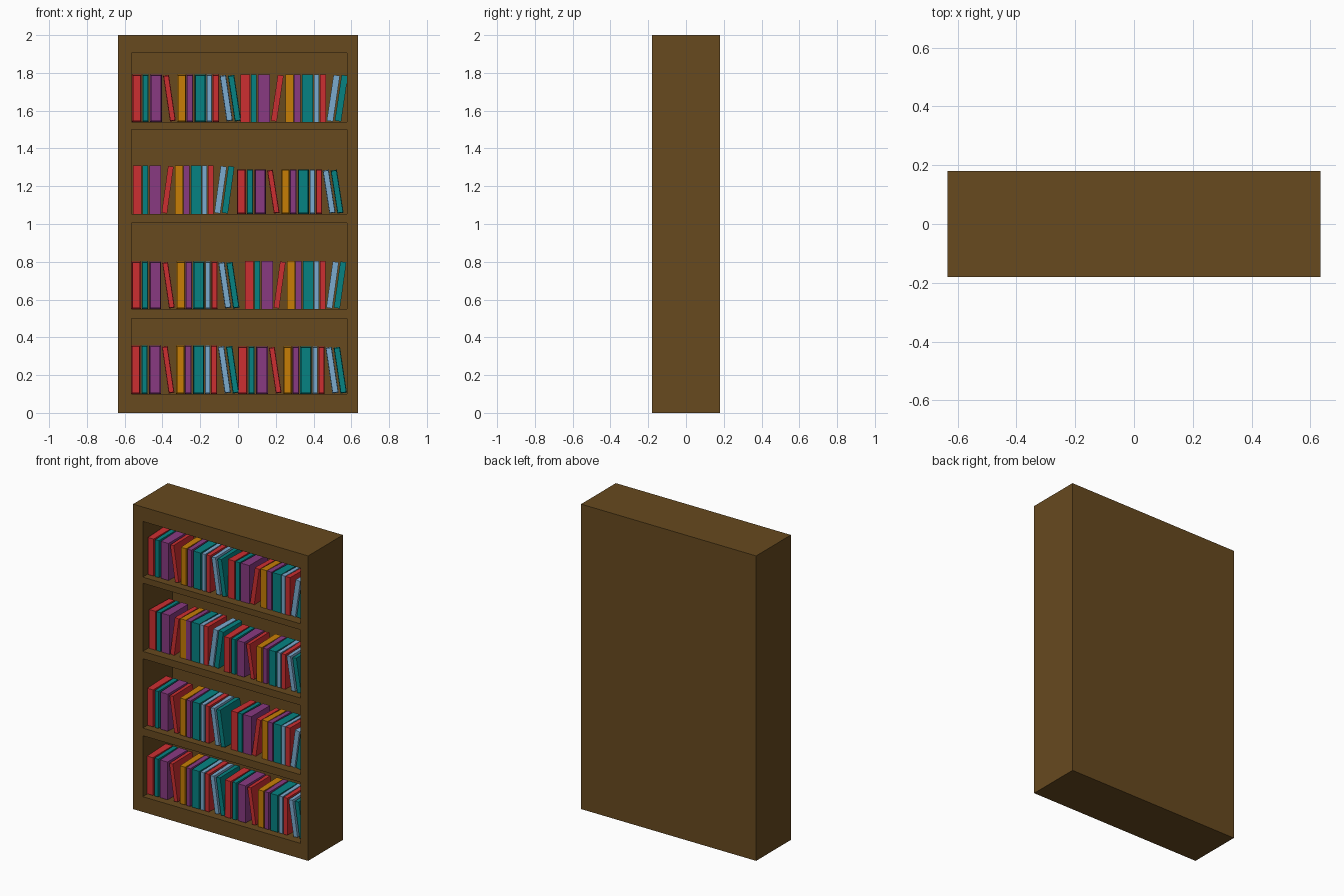
import bpy, bmesh
from math import pi, radians
from mathutils import Matrix, Vector

if "Cube" in bpy.data.objects:
    bpy.data.objects.remove(bpy.data.objects["Cube"])


def material(name, rgb):
    # screen colour (0-255) to linear
    m = bpy.data.materials.new(name)
    m.diffuse_color = [(c / 255) ** 2.2 for c in rgb] + [1]
    m.use_nodes = True
    m.node_tree.nodes["Principled BSDF"].inputs["Base Color"].default_value = m.diffuse_color
    return m


WOOD = material("wood", (103, 75, 36))
COVERS = {
    "red": material("red_cover", (203, 50, 52)),
    "teal": material("teal_cover", (14, 129, 129)),
    "purple": material("purple_cover", (135, 60, 128)),
    "orange": material("orange_cover", (197, 125, 14)),
    "blue": material("blue_cover", (122, 170, 206)),
}
SLOTS = list(COVERS)


def add_box(bm, lo, hi):
    lo, hi = Vector(lo), Vector(hi)
    mat = Matrix.Translation((lo + hi) / 2) @ Matrix.Diagonal((hi - lo).to_4d())
    return bmesh.ops.create_cube(bm, size=1, matrix=mat)["verts"]


def to_object(bm, name):
    mesh = bpy.data.meshes.new(name)
    bm.to_mesh(mesh)
    bm.free()
    ob = bpy.data.objects.new(name, mesh)
    bpy.context.collection.objects.link(ob)
    return ob


# Case: solid block with four compartments cut into the front
SHELVES = [(0.10, 0.50), (0.55, 1.005), (1.053, 1.50), (1.54, 1.905)]
bm = bmesh.new()
add_box(bm, (-0.635, -0.18, 0), (0.635, 0.18, 2))
case = to_object(bm, "bookcase")
case.data.materials.append(WOOD)

bm = bmesh.new()
for z0, z1 in SHELVES:
    add_box(bm, (-0.565, -0.3, z0), (0.578, 0.13, z1))
cutter = to_object(bm, "compartment_cutter")
cutter.hide_render = True
cut = case.modifiers.new("compartments", "BOOLEAN")
cut.operation = "DIFFERENCE"
cut.solver = "EXACT"
cut.object = cutter
bpy.context.view_layer.objects.active = case
bpy.ops.object.modifier_apply(modifier=cut.name)
bpy.data.objects.remove(cutter)

# Book set: (centre x, thickness, colour, leaning); each tapers to its front
BOOKS = [
    (0.024, 0.049, "red", 0), (0.070, 0.031, "teal", 0),
    (0.125, 0.063, "purple", 0), (0.195, 0.031, "red", 1),
    (0.260, 0.045, "orange", 0), (0.302, 0.034, "purple", 0),
    (0.356, 0.060, "teal", 0), (0.404, 0.028, "blue", 0),
    (0.438, 0.032, "red", 0), (0.493, 0.034, "blue", 1),
    (0.536, 0.034, "teal", 1),
]
HEIGHT, DEPTH = 0.25, 0.20
bm = bmesh.new()
for x, w, colour, lean in BOOKS:
    h = HEIGHT - 0.005 * lean
    verts = add_box(bm, (-w / 2, -DEPTH / 2, -h / 2), (w / 2, DEPTH / 2, h / 2))
    for v in verts:
        if v.co.y < 0:
            v.co.x *= 0.84
            v.co.z *= 0.97
    turn = Matrix.Rotation(radians(-8.5) * lean, 4, "Y")
    bmesh.ops.transform(bm, matrix=Matrix.Translation((x, 0, 0)) @ turn, verts=verts)
    for f in {f for v in verts for f in v.link_faces}:
        f.material_index = SLOTS.index(colour)
book_set = bpy.data.meshes.new("book_set")
bm.to_mesh(book_set)
bm.free()
for m in COVERS.values():
    book_set.materials.append(m)

# Two sets per shelf: (shelf, left x, turned over, width scale, height scale)
SETS = [
    (0, -0.565, 0, 1.00, 1.02), (0, 0.000, 0, 1.01, 1.0),
    (1, -0.563, 0, 1.00, 1.0), (1, 0.037, 1, 0.94, 1.01),
    (2, -0.556, 1, 0.94, 1.02), (2, -0.006, 0, 0.99, 0.94),
    (3, -0.560, 0, 1.01, 1.0), (3, 0.014, 1, 0.995, 1.0),
]
for shelf, x, turned, sx, sz in SETS:
    side = "left" if x < -0.3 else "right"
    ob = bpy.data.objects.new(f"books_shelf_{shelf + 1}_{side}", book_set)
    bpy.context.collection.objects.link(ob)
    ob.location = (x, -0.025 if turned else -0.04, SHELVES[shelf][0] + HEIGHT * sz / 2 + 0.001)
    ob.rotation_euler.x = pi * turned
    ob.scale = (sx, 1, sz)
